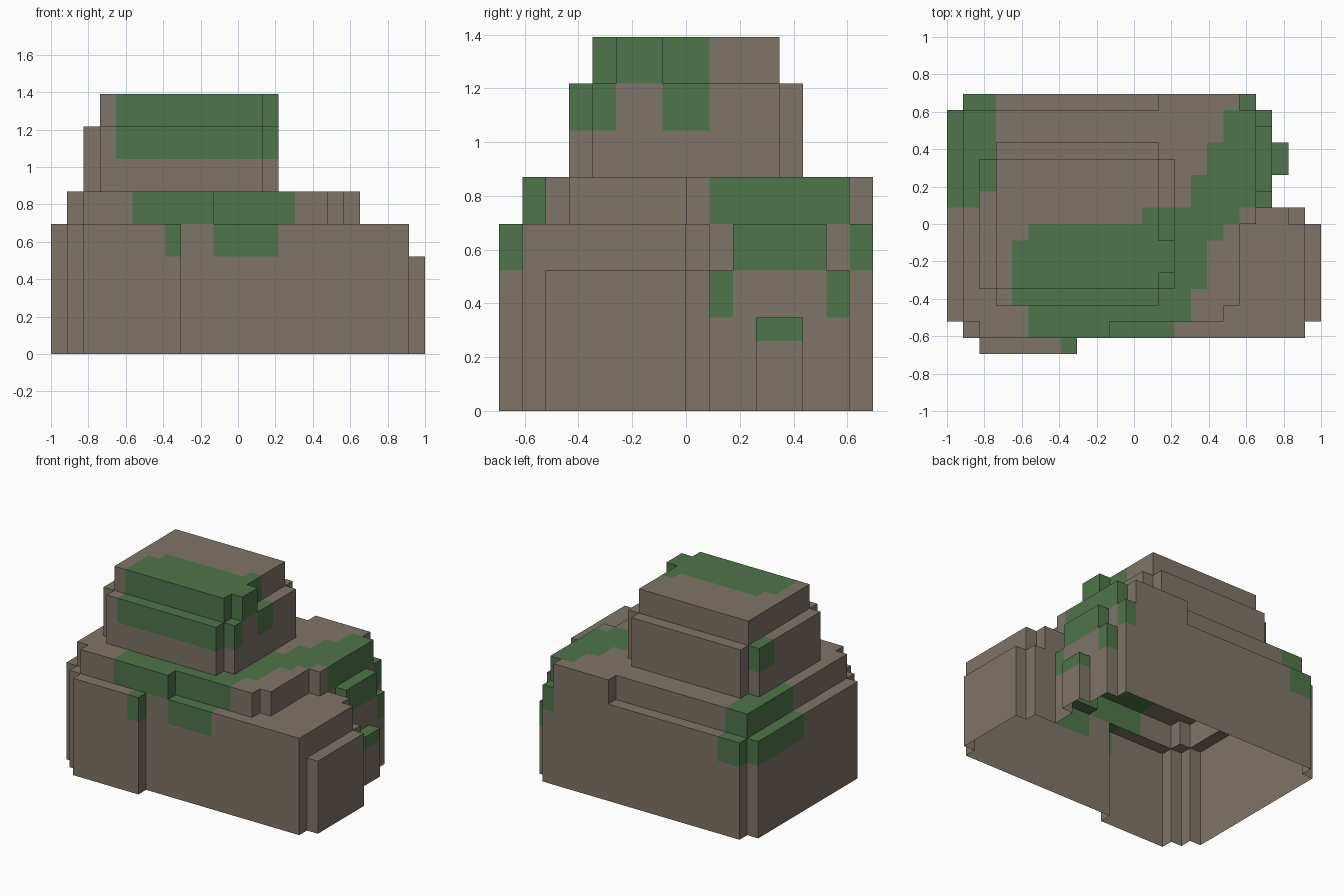
import bpy, bmesh, math

if "Cube" in bpy.data.objects:
    bpy.data.objects.remove(bpy.data.objects["Cube"])

S = 2 / 23            # size of one block
NX, NY = 23, 16       # footprint in blocks

# Rock tiers: height in blocks -> footprint rectangles (x0, y0, x1, y1)
TIERS = {
    4: [(20, 11, 21, 13)],
    6: [(22, 2, 23, 8), (21, 8, 22, 9), (19, 9, 20, 15)],
    8: [(2, 0, 8, 1), (1, 1, 22, 2), (0, 2, 22, 8), (0, 8, 21, 9),
        (0, 9, 19, 15), (19, 10, 20, 14), (1, 15, 19, 16)],
    10: [(2, 1, 10, 2), (1, 2, 17, 3), (1, 3, 18, 8), (1, 8, 19, 15), (13, 15, 18, 16)],
    14: [(2, 4, 14, 12), (3, 3, 13, 13)],
    16: [(3, 4, 13, 12), (13, 5, 14, 7)],
}

# Moss bands seen from above, draping over the edges
MOSS = [(0, 9, 2, 10), (0, 10, 3, 16),
        (7, 0, 8, 1), (5, 1, 14, 2), (5, 2, 15, 3), (4, 3, 15, 4), (4, 4, 16, 7),
        (5, 7, 17, 8), (12, 8, 18, 9), (15, 9, 20, 11), (16, 11, 21, 13),
        (17, 13, 20, 15), (18, 15, 19, 16)]


def cells(rects):
    return {(i, j) for x0, y0, x1, y1 in rects
            for i in range(x0, x1) for j in range(y0, y1)}


def material(name, color):
    m = bpy.data.materials.new(name)
    m.diffuse_color = (*color, 1)
    m.use_nodes = True
    m.node_tree.nodes["Principled BSDF"].inputs["Base Color"].default_value = m.diffuse_color
    return m


height = {}
for h, rects in TIERS.items():      # taller tiers overwrite lower ones
    for c in cells(rects):
        height[c] = h
moss = cells(MOSS)

bm = bmesh.new()


def quad(pts, green):
    f = bm.faces.new([bm.verts.new((x * S - 1, (y - NY / 2) * S, z * S)) for x, y, z in pts])
    f.material_index = int(green)


# Open-bottomed shell: block tops plus the walls exposed beside lower neighbours
for (i, j), h in height.items():
    mossy = (i, j) in moss
    drape = 1 if h == 4 else 2
    quad([(i, j, h), (i + 1, j, h), (i + 1, j + 1, h), (i, j + 1, h)], mossy)
    sides = {(0, -1): ((i, j), (i + 1, j)), (1, 0): ((i + 1, j), (i + 1, j + 1)),
             (0, 1): ((i + 1, j + 1), (i, j + 1)), (-1, 0): ((i, j + 1), (i, j))}
    for (dx, dy), (a, b) in sides.items():
        for k in range(height.get((i + dx, j + dy), 0), h):
            quad([(*a, k), (*b, k), (*b, k + 1), (*a, k + 1)], mossy and k >= h - drape)

# Weld, then merge flat areas of the same colour
bmesh.ops.remove_doubles(bm, verts=bm.verts, dist=S * 0.01)
bmesh.ops.dissolve_limit(bm, angle_limit=math.radians(1), verts=bm.verts, edges=bm.edges,
                         use_dissolve_boundaries=False, delimit={'MATERIAL'})

mesh = bpy.data.meshes.new("mossy_rock")
bm.to_mesh(mesh)
bm.free()
mesh.materials.append(material("stone_brown", (0.212, 0.178, 0.144)))
mesh.materials.append(material("moss_green", (0.078, 0.178, 0.067)))
bpy.context.collection.objects.link(bpy.data.objects.new("mossy_rock", mesh))
